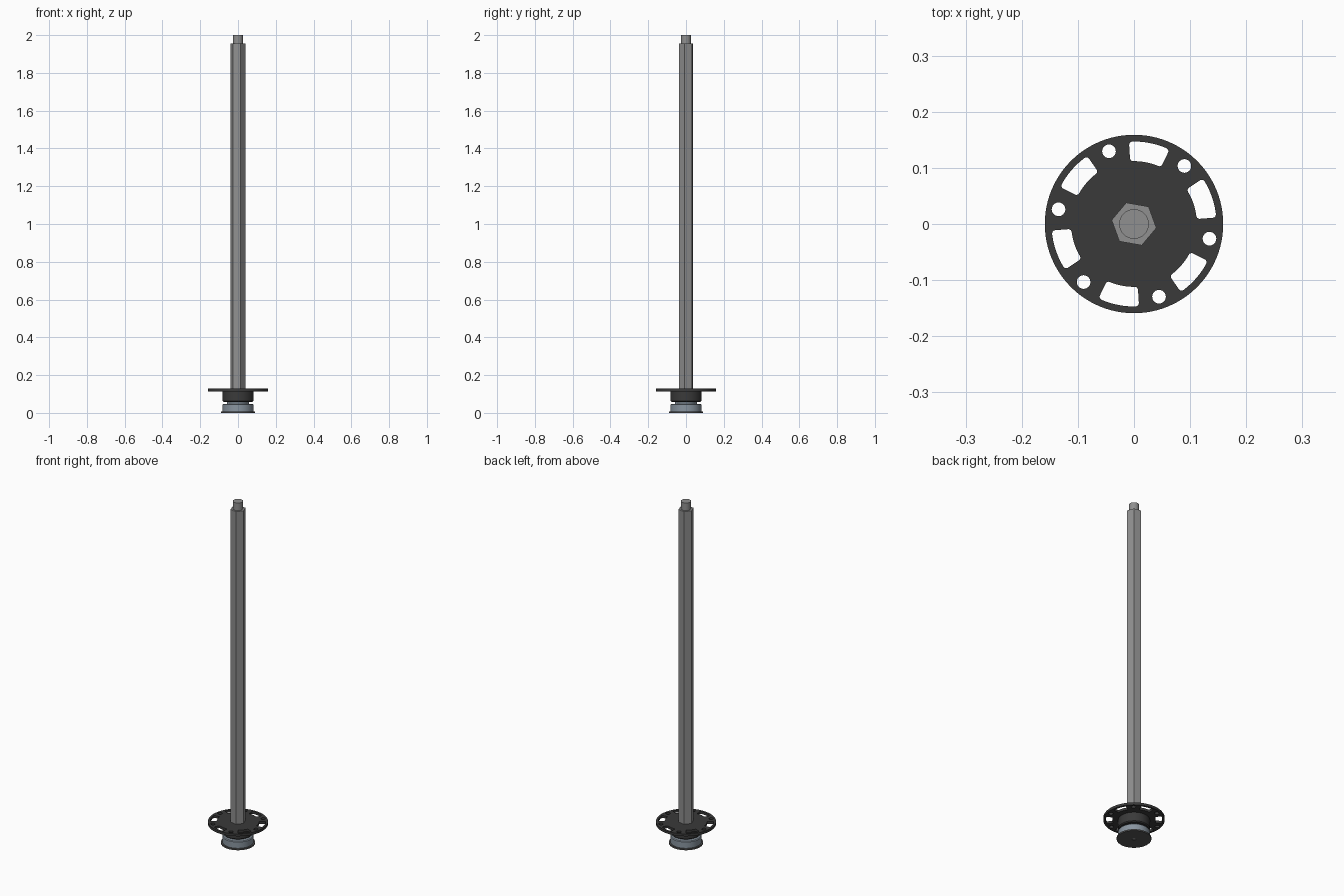
import bpy, bmesh
from math import sin, cos, pi, radians

if "Cube" in bpy.data.objects:
    bpy.data.objects.remove(bpy.data.objects["Cube"])


def material(name, rgb):
    m = bpy.data.materials.new(name)
    m.diffuse_color = (*rgb, 1)
    m.use_nodes = True
    m.node_tree.nodes["Principled BSDF"].inputs["Base Color"].default_value = m.diffuse_color
    return m


DARK = material("dark_metal", (0.042, 0.042, 0.042))
STEEL = material("shaft_steel", (0.28, 0.28, 0.28))
BLUE = material("blue_grey_metal", (0.25, 0.30, 0.35))
BASE = material("base_grey", (0.09, 0.09, 0.09))


def finish(obj, mat, smooth=True):
    obj.data.materials.clear()
    obj.data.materials.append(mat)
    bpy.ops.object.select_all(action='DESELECT')
    obj.select_set(True)
    bpy.context.view_layer.objects.active = obj
    if smooth:
        bpy.ops.object.shade_smooth_by_angle(angle=radians(30))
    return obj


def lathe(name, profile, mat, sides=64, turn=0.0, smooth=True):
    """Revolve a list of (radius, z) points, from axis to axis, about z."""
    bm = bmesh.new()
    rings = []
    for r, z in profile:
        n = 1 if r == 0 else sides
        rings.append([bm.verts.new((r * cos(turn + 2 * pi * i / sides),
                                    r * sin(turn + 2 * pi * i / sides), z)) for i in range(n)])
    for a, b in zip(rings, rings[1:]):
        for i in range(sides):
            j = (i + 1) % sides
            ring = [a[i % len(a)], a[j % len(a)], b[j % len(b)], b[i % len(b)]]
            bm.faces.new(list(dict.fromkeys(ring)))
    bmesh.ops.recalc_face_normals(bm, faces=bm.faces)
    bmesh.ops.dissolve_limit(bm, angle_limit=0.001, verts=bm.verts, edges=bm.edges)
    me = bpy.data.meshes.new(name)
    bm.to_mesh(me)
    bm.free()
    obj = bpy.data.objects.new(name, me)
    bpy.context.collection.objects.link(obj)
    return finish(obj, mat, smooth)


def circle(cx, cy, r, n):
    return [(cx + r * cos(2 * pi * i / n), cy + r * sin(2 * pi * i / n)) for i in range(n)]


def slot(angle, r0=0.112, r1=0.147, half=radians(14.5), rc=0.006):
    """Window with rounded corners, bent around the disc centre."""
    rm = (r0 + r1) / 2
    w, h = half * rm - rc, (r1 - r0) / 2 - rc
    pts = []
    for k, (sx, sy) in enumerate([(1, 1), (-1, 1), (-1, -1), (1, -1)]):
        for i in range(6):
            t = (k + i / 5) * pi / 2
            pts.append((sx * w + rc * cos(t), sy * h + rc * sin(t)))
        if k % 2 == 0:
            x, y = pts[-1]
            pts += [(x * (1 - 2 * i / 10), y) for i in range(1, 10)]
    return [((rm + y) * cos(angle + x / rm), (rm + y) * sin(angle + x / rm)) for x, y in pts]


# Pierced mounting disc: outline, six round holes and six windows
outlines = [circle(0, 0, 0.159, 96)]
for i in range(6):
    a = radians(49 + 60 * i)
    outlines.append(circle(0.137 * cos(a), 0.137 * sin(a), 0.0122, 24))
    outlines.append(slot(a + radians(30)))
cu = bpy.data.curves.new("mounting_disc", 'CURVE')
cu.dimensions, cu.fill_mode, cu.extrude = '2D', 'BOTH', 0.007
for pts in outlines:
    s = cu.splines.new('POLY')
    s.points.add(len(pts) - 1)
    for p, (x, y) in zip(s.points, pts):
        p.co = (x, y, 0, 1)
    s.use_cyclic_u = True
disc = bpy.data.objects.new("mounting_disc", cu)
disc.location.z = 0.121
bpy.context.collection.objects.link(disc)
bpy.context.view_layer.objects.active = disc
disc.select_set(True)
bpy.ops.object.convert(target='MESH')
disc = bpy.context.object
bm = bmesh.new()
bm.from_mesh(disc.data)
bmesh.ops.remove_doubles(bm, verts=bm.verts, dist=1e-5)
bmesh.ops.recalc_face_normals(bm, faces=bm.faces)
bm.to_mesh(disc.data)
bm.free()
finish(disc, DARK)

# Hexagonal shaft and the round pin on its end
lathe("hex_shaft", [(0, 0.12), (0.0405, 0.12), (0.0405, 1.955), (0, 1.955)],
      STEEL, sides=6, turn=radians(-10), smooth=False)
lathe("end_pin", [(0, 1.95), (0.0265, 1.95), (0.0265, 2.0), (0, 2.0)], STEEL, sides=48)

# Hub under the disc
lathe("hub", [(0, 0.058), (0.077, 0.058), (0.082, 0.063), (0.082, 0.115), (0, 0.115)], DARK)

# Bearing collar with a narrow neck
lathe("bearing_collar", [(0, 0.008), (0.082, 0.008), (0.082, 0.044), (0.078, 0.048),
                         (0.058, 0.048), (0.058, 0.06), (0, 0.06)], BLUE)

# Base plate with a small centre hole, and the bolt end seen in it
lathe("base_plate", [(0.01, 0.008), (0.01, 0), (0.09, 0), (0.09, 0.008), (0.01, 0.008)], BASE)
lathe("centre_bolt", [(0, 0.002), (0.0099, 0.002), (0.0099, 0.012), (0, 0.012)], STEEL, sides=24)
